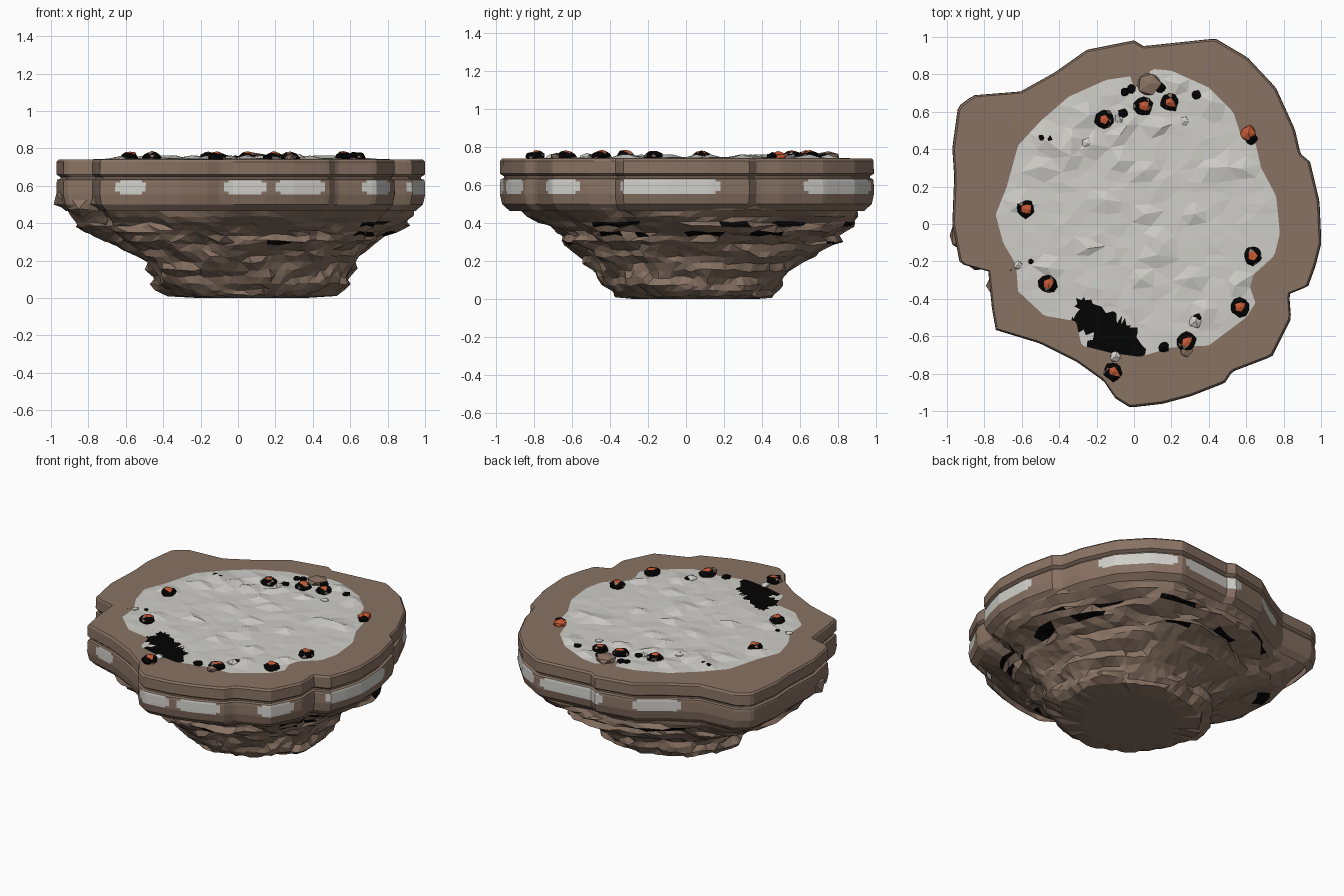
import bpy, bmesh, math, random
from mathutils import Vector, geometry, noise

if "Cube" in bpy.data.objects:
    bpy.data.objects.remove(bpy.data.objects["Cube"])

random.seed(7)


def material(name, rgb):
    m = bpy.data.materials.new(name)
    m.diffuse_color = (*rgb, 1)
    m.use_nodes = True
    m.node_tree.nodes["Principled BSDF"].inputs["Base Color"].default_value = m.diffuse_color
    return m


BROWN = material("brown_rock", (0.25, 0.17, 0.125))
GREY = material("pale_ash", (0.62, 0.615, 0.58))
BLACK = material("black_char", (0.001, 0.001, 0.001))
ORANGE = material("ember_orange", (0.58, 0.10, 0.035))
MATS = [BROWN, GREY, BLACK, ORANGE]

# Plan outlines of the rim and of the ash bed
RIM = [(0, .97), (.05, .94), (.43, .98), (.6, .88), (.75, .72), (.85, .5), (.88, .37), (.93, .33),
       (.98, .12), (.99, -.1), (.96, -.22), (.92, -.33), (.82, -.37), (.83, -.5), (.73, -.7),
       (.52, -.78), (.48, -.84), (.3, -.91), (.15, -.95), (-.02, -.97), (-.1, -.92), (-.16, -.83),
       (-.3, -.73), (-.5, -.63), (-.73, -.56), (-.75, -.45), (-.77, -.25), (-.92, -.21), (-.96, 0),
       (-.95, .25), (-.96, .4), (-.93, .62), (-.85, .68), (-.6, .7), (-.42, .8), (-.25, .92)]
ASH = [(0, .73), (.06, .74), (.09, .83), (.2, .82), (.4, .73), (.53, .6), (.57, .48), (.65, .43),
       (.68, .3), (.76, .15), (.78, -.05), (.75, -.17), (.64, -.27), (.62, -.34), (.65, -.42),
       (.6, -.5), (.4, -.65), (.2, -.66), (.03, -.71), (-.12, -.69), (-.28, -.65), (-.31, -.52),
       (-.48, -.49), (-.62, -.36), (-.63, -.22), (-.7, -.1), (-.74, .05), (-.68, .2), (-.62, .42),
       (-.5, .55), (-.35, .68), (-.15, .77), (-.02, .79)]


def radius(outline, a):
    """Distance from the centre to the outline in direction a."""
    d, best = Vector((math.cos(a), math.sin(a))), 0
    for p, q in zip(outline, outline[1:] + outline[:1]):
        p, e = Vector(p), Vector(q) - Vector(p)
        den = d.cross(e)
        if abs(den) > 1e-9:
            t, u = p.cross(e) / den, p.cross(d) / den
            if t > 0 and -1e-6 <= u <= 1.000001:
                best = max(best, t)
    return best


def finish(name, bm):
    mesh = bpy.data.meshes.new(name)
    bm.to_mesh(mesh)
    bm.free()
    for m in MATS:
        mesh.materials.append(m)
    ob = bpy.data.objects.new(name, mesh)
    bpy.context.collection.objects.link(ob)


def skin(bm, rings):
    """Join rings of points, listed from top to bottom; returns faces with row and column."""
    rows = [[bm.verts.new(p) for p in ring] for ring in rings]
    n, out = len(rows[0]), []
    for r, (a, b) in enumerate(zip(rows, rows[1:])):
        for i in range(n):
            j = (i + 1) % n
            out.append((bm.faces.new((a[i], b[i], b[j], a[j])), r, i))
    return rows, out


def polar(r, a, z):
    return Vector((r * math.cos(a), r * math.sin(a), z))


# Rim slab with a groove and pale patches around its side
N = 240
angles = [2 * math.pi * i / N for i in range(N)]
ash_edge = [polar(radius(ASH, a), a, .742) for a in angles]
rim_r = [radius(RIM, a) * 1.01 for a in angles]
profile = [(.99, .74), (1, .728), (1.001, .66), (.98, .647), (.98, .637), (.997, .632), (1, .618),
           (1.002, .568), (1.002, .553), (.99, .50), (.95, .465)]
PATCHES = [(222, 232), (265, 279.5), (281.5, 299), (312, 325), (339, 371), (38, 64), (68, 93), (105, 123)]
bm = bmesh.new()
rings = [ash_edge] + [[polar(r * s, a, z) for r, a in zip(rim_r, angles)] for s, z in profile]
_, faces = skin(bm, rings)
for f, row, i in faces:
    deg = (i + .5) * 360 / N
    inset = 0 if row == 7 else 1.5
    if row in (6, 7, 8) and any(lo + inset < d < hi - inset for lo, hi in PATCHES for d in (deg, deg + 360)):
        f.material_index = 1
finish("rim_slab", bm)

# Craggy underside: extents (z, x min, x max, y min, y max) from the rim down to the foot
EXTENT = [(.50, -.94, .96, -.93, .94), (.42, -.88, .88, -.82, .87), (.335, -.74, .76, -.68, .80),
          (.25, -.57, .69, -.58, .71), (.165, -.47, .61, -.50, .55), (.05, -.43, .59, -.39, .47),
          (.015, -.38, .52, -.36, .45), (0, -.22, .36, -.26, .36)]


def extent(z):
    for a, b in zip(EXTENT, EXTENT[1:]):
        if z >= b[0]:
            t = (a[0] - z) / (a[0] - b[0])
            return [p + (q - p) * t for p, q in zip(a[1:], b[1:])]


M = 72
levels = [.50, .47, .435, .405, .385, .355, .335, .305, .288, .255, .225, .19, .15, .115, .075, .045, .015, 0]
CRACKS = [(-29, 3, 9), (-22, 5, 4), (14, 3, 5), (38, 3, 8), (285, 7, 6), (327, 5, 5), (3, 5, 6), (27, 5, 6),
          (68, 3, 7), (72, 7, 5), (98, 5, 8), (115, 3, 8), (160, 5, 6)]
bm = bmesh.new()
rings = []
for n, z in enumerate(levels):
    x0, x1, y0, y1 = extent(z)
    rough = .3 if n == len(levels) - 1 else min(1, n / 4)
    w = min(.85, (.5 - z) * 3)
    ledge = random.uniform(-.02, .02)
    ring = []
    for i in range(M):
        a = 2 * math.pi * (i + rough * random.uniform(-.3, .3)) / M
        r = radius(RIM, a) * (1 - w) / .975 + w
        bump = noise.noise(Vector((math.cos(a) * 2.6, math.sin(a) * 2.6, z * 16)))
        r *= 1 + rough * (.12 * bump + ledge + random.uniform(-.018, .018))
        p = polar(r, a, z)
        p.x = (x0 + x1) / 2 + p.x * (x1 - x0) / 2
        p.y = (y0 + y1) / 2 + p.y * (y1 - y0) / 2
        if 0 < n < len(levels) - 1:
            p.z += rough * random.uniform(-.008, .008)
        ring.append(p)
    rings.append(ring)
rows, faces = skin(bm, rings)
for f, row, i in faces:
    deg = (i + .5) * 360 / M
    for c, crack_row, width in CRACKS:
        if crack_row == row and abs((deg - c + 180) % 360 - 180) < width:
            f.material_index = 2
bm.faces.new(rows[-1][::-1])
bmesh.ops.triangulate(bm, faces=bm.faces[:])
finish("underside_rock", bm)

# Faceted ash bed with a scorched patch near the front
points = [p.xy for p in ash_edge]


def inside(x, y, margin):
    return math.hypot(x, y) < radius(ASH, math.atan2(y, x)) - margin


def scorch(x, y):
    u = (x + .14) * .83 - (y + .58) * .55
    v = (x + .14) * .55 + (y + .58) * .83
    return (u / .23) ** 2 + (v / .105) ** 2 + .9 * noise.noise(Vector((x * 16, y * 16, 3)))


for gx in range(-9, 10):
    for gy in range(-15, 16):
        x = gx * .09 + (gy % 2) * .045 + random.uniform(-.03, .03)
        y = gy * .058 + random.uniform(-.018, .018)
        if inside(x, y, .035) and scorch(x, y) > 1.5:
            points.append(Vector((x, y)))
for _ in range(330):
    x, y = random.uniform(-.42, .14), random.uniform(-.74, -.38)
    if inside(x, y, .01) and scorch(x, y) < 2:
        points.append(Vector((x, y)))
vs, _, tris, *_ = geometry.delaunay_2d_cdt(points, [], [list(range(N))], 1, 1e-5)
bm = bmesh.new()
verts = []
for v in vs:
    flat = not inside(v.x, v.y, .006) or scorch(v.x, v.y) < 2
    z = .742 if flat else random.choice((.742, .743, .744, .745, .746, .747, .748, .762))
    verts.append(bm.verts.new((v.x, v.y, z)))
for t in tris:
    f = bm.faces.new([verts[i] for i in t])
    c = f.calc_center_median()
    f.material_index = 2 if scorch(c.x, c.y) < 1 else 1
finish("ash_bed", bm)


# Loose stones, charcoal and glowing coals
def stone(name, loc, r, mat, flat=.65, ember=False):
    bm = bmesh.new()
    bmesh.ops.create_icosphere(bm, subdivisions=2 if ember else 1, radius=r)
    for v in bm.verts:
        v.co *= random.uniform(.82, 1.12)
        v.co.z *= flat
    for f in bm.faces:
        c = f.calc_center_median()
        f.material_index = mat
        if ember and c.z > 0 and math.hypot(c.x - r * .1, c.y) < r * .46:
            f.material_index = 3
        elif ember and random.random() < .08:
            f.material_index = 0
    bmesh.ops.translate(bm, verts=bm.verts[:], vec=loc)
    finish(name, bm)


for x, y in [(-.16, .56), (.05, .63), (.19, .65), (-.58, .08), (-.46, -.32), (.635, -.17), (.565, -.445),
             (.28, -.63), (-.11, -.79)]:
    stone("glowing_coal", (x, y, .75), .051, 2, ember=True)
stone("bare_ember", (.61, .485, .748), .048, 3)
stone("ember_char", (.63, .455, .748), .037, 2)
for x, y, r in [(-.49, .46, .024), (-.455, .45, .03), (-.05, .705, .025), (-.015, .72, .03), (.335, .69, .028),
                (.16, -.66, .032), (-.55, -.2, .016), (.34, -.5, .028), (-.06, .59, .03), (.14, .73, .034)]:
    stone("charcoal_bit", (x, y, .75), r, 2, .5)
for x, y, r in [(-.075, .565, .032), (.27, .55, .028), (-.25, .43, .035), (-.1, -.71, .034), (.33, -.52, .042),
                (-.62, -.22, .025)]:
    stone("ash_lump", (x, y, .742), r, 1)
stone("hearth_stone", (.08, .75, .75), .068, 0, .5)
stone("small_stone", (.28, -.68, .75), .035, 0)

# Broken rock lumps on the left notch
for x, y, z, r in [(-.9, -.06, .53, .095), (-.83, -.18, .50, .09), (-.74, -.33, .52, .06), (-.66, -.24, .72, .04)]:
    stone("notch_rock", (x, y, z), r, 0, .7)
